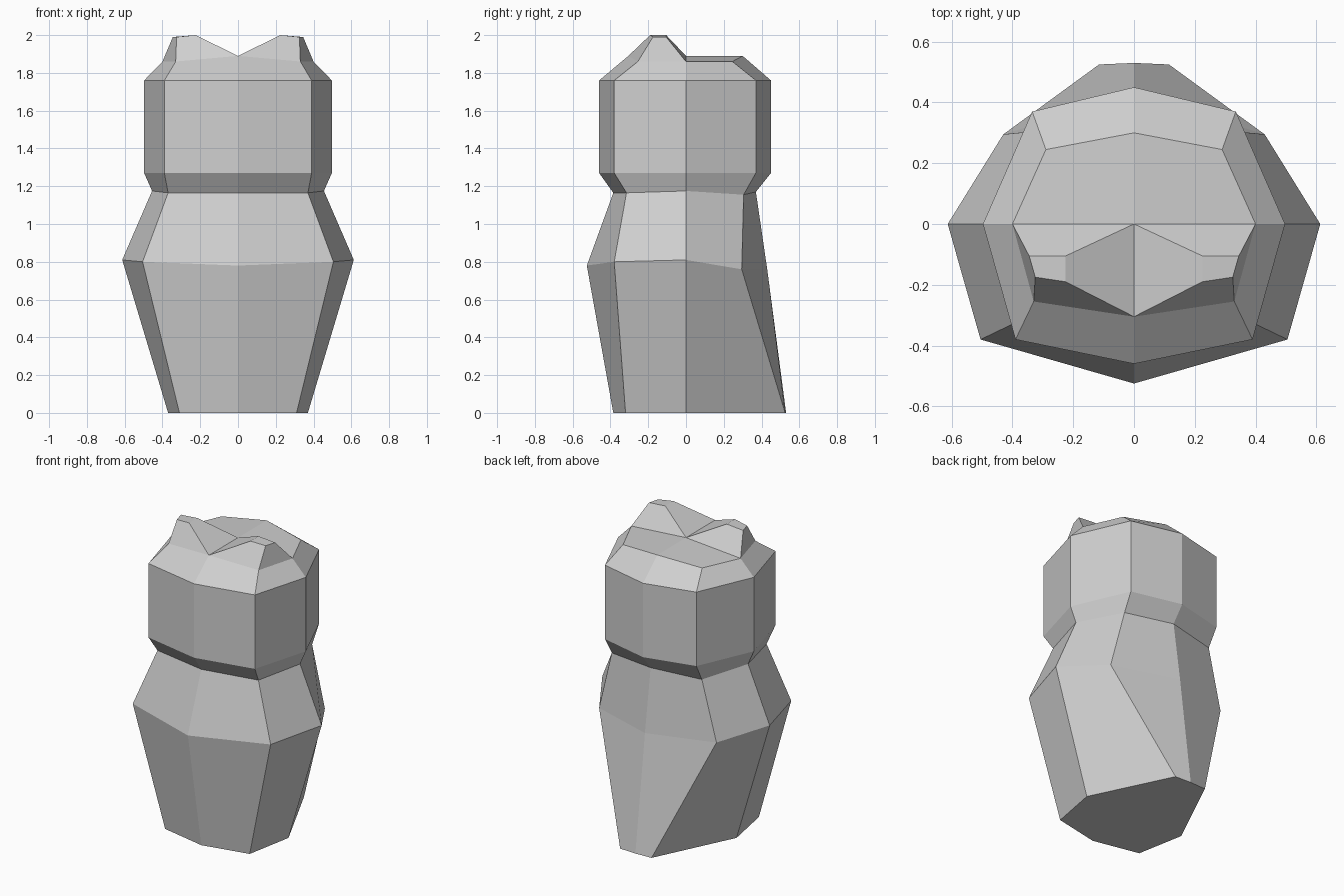
import bpy
import bmesh

cube = bpy.data.objects.get("Cube")
if cube:
    bpy.data.objects.remove(cube, do_unlink=True)

# One plain colour for everything
grey = bpy.data.materials.new("plain grey")
colour = (0.62, 0.62, 0.62, 1)
grey.diffuse_color = colour
grey.use_nodes = True
grey.node_tree.nodes["Principled BSDF"].inputs["Base Color"].default_value = colour


def make_half(name, build):
    """Build the +x half of a part with bmesh, then mirror it across x."""
    mesh = bpy.data.meshes.new(name)
    bm = bmesh.new()
    build(bm)
    # Mirror the half and weld the centre line
    copy = bmesh.ops.duplicate(bm, geom=bm.verts[:] + bm.edges[:] + bm.faces[:])["geom"]
    copied_faces = [g for g in copy if isinstance(g, bmesh.types.BMFace)]
    for item in copy:
        if isinstance(item, bmesh.types.BMVert):
            item.co.x *= -1
    bmesh.ops.reverse_faces(bm, faces=copied_faces)
    bmesh.ops.remove_doubles(bm, verts=bm.verts[:], dist=0.0005)
    bm.to_mesh(mesh)
    bm.free()
    mesh.materials.append(grey)
    obj = bpy.data.objects.new(name, mesh)
    bpy.context.collection.objects.link(obj)
    return obj


def loft(bm, rings):
    """Join half rings, listed bottom to top and front to back."""
    rows = [[bm.verts.new(p) for p in ring] for ring in rings]
    for low, high in zip(rows, rows[1:]):
        for i in range(len(low) - 1):
            bm.faces.new((low[i], low[i + 1], high[i + 1], high[i]))
    return rows


def at_height(outline, z):
    return [(x, y, z) for x, y in outline]


# Half rings: front centre, front corner, side, back corner, back centre
base = at_height([(0, -.385), (.31, -.32), (.37, 0), (.115, .525), (0, .53)], 0)
belly = [(0, -.525, .78), (.505, -.38, .8), (.613, 0, .81), (.43, .295, .76), (0, .43, .76)]
neck = [(0, -.385, 1.165), (.37, -.315, 1.165), (.455, 0, 1.175), (.33, .305, 1.155), (0, .37, 1.17)]
head_outline = [(0, -.46), (.39, -.38), (.497, 0), (.335, .37), (0, .45)]
crown = [(0, -.305, 1.89), (.33, -.255, 1.86), (.4, 0, 1.86), (.29, .245, 1.86), (0, .3, 1.89)]
crown_middle = (0, 0, 1.89)


# Body with a flat underside
def build_body(bm):
    rows = loft(bm, [base, belly, neck])
    bm.faces.new(rows[0][::-1])


# Head with a flared chin, straight sides, bevelled brow and flat back crown
def build_head(bm):
    rows = loft(bm, [neck, at_height(head_outline, 1.27), at_height(head_outline, 1.76), crown])
    middle = bm.verts.new(crown_middle)
    bm.faces.new([middle] + rows[-1][2:])


# Blunt ear on each side, rising from the front half of the crown
def build_ears(bm):
    foot = [bm.verts.new(p) for p in (crown_middle, *crown[:3])]
    tip = [bm.verts.new(p) for p in (
        (.225, -.105, 2), (.225, -.19, 2), (.325, -.175, 1.99), (.345, -.105, 1.99))]
    for i in range(4):
        j = (i + 1) % 4
        bm.faces.new((foot[i], foot[j], tip[j], tip[i]))
    bm.faces.new(tip)


make_half("body", build_body)
make_half("head", build_head)
make_half("ears", build_ears)
